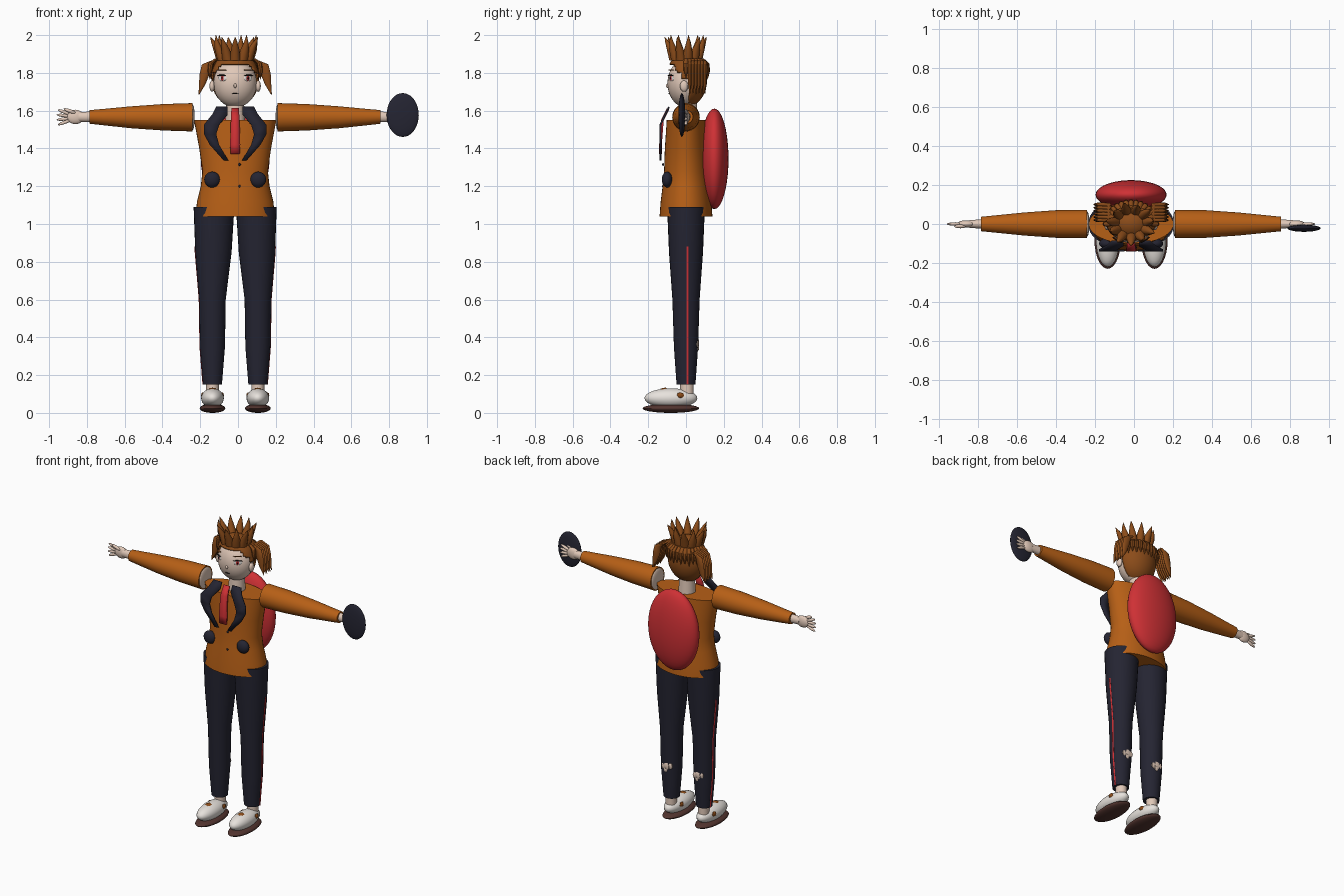
import bpy, bmesh, math
from mathutils import Matrix, Vector

cube = bpy.data.objects.get("Cube")
if cube:
    bpy.data.objects.remove(cube)

CX = -0.015  # body centre line
parts = []


def material(name, r, g, b):
    m = bpy.data.materials.new(name)
    m.use_nodes = True
    m.diffuse_color = (r, g, b, 1)
    m.node_tree.nodes["Principled BSDF"].inputs["Base Color"].default_value = (r, g, b, 1)
    return m


ORANGE = material("jacket orange", 0.47, 0.115, 0.008)
HAIR = material("hair brown", 0.26, 0.072, 0.01)
NAVY = material("dark navy", 0.018, 0.018, 0.032)
SKIN = material("pale skin", 0.75, 0.58, 0.48)
WHITE = material("shoe white", 0.8, 0.76, 0.72)
SOLE = material("sole brown", 0.085, 0.034, 0.028)
RED = material("bright red", 0.62, 0.03, 0.035)
BLACK = material("lash black", 0.01, 0.008, 0.008)


def finish(name, bm, mat):
    bmesh.ops.recalc_face_normals(bm, faces=bm.faces)
    mesh = bpy.data.meshes.new(name)
    bm.to_mesh(mesh)
    bm.free()
    mesh.materials.append(mat)
    obj = bpy.data.objects.new(name, mesh)
    bpy.context.collection.objects.link(obj)
    parts.append(obj)
    return obj


def loft(name, rings, mat, n=28, axis="z"):
    """Skin elliptical rings (x, y, z, r1, r2) lying across the given axis."""
    bm = bmesh.new()
    loops = []
    for x, y, z, r1, r2 in rings:
        loop = []
        for i in range(n):
            a = math.tau * i / n
            u, v = r1 * math.cos(a), r2 * math.sin(a)
            loop.append(bm.verts.new((x + u, y + v, z) if axis == "z" else (x, y + u, z + v)))
        loops.append(loop)
    for a, b in zip(loops, loops[1:]):
        for i in range(n):
            j = (i + 1) % n
            bm.faces.new((a[i], a[j], b[j], b[i]))
    bm.faces.new(loops[0])
    bm.faces.new(loops[-1])
    return finish(name, bm, mat)


def ball(name, loc, radii, mat, rot=(0, 0, 0), seg=28):
    bm = bmesh.new()
    bmesh.ops.create_uvsphere(bm, u_segments=seg, v_segments=max(4, seg // 2), radius=1)
    bm.transform(Matrix.Diagonal((*radii, 1)))
    obj = finish(name, bm, mat)
    obj.location, obj.rotation_euler = loc, rot
    return obj


def strip(name, pairs, mat, thick=0.01):
    """Ribbon of quads between pairs of points, thickened."""
    bm = bmesh.new()
    rows = [(bm.verts.new(a), bm.verts.new(b)) for a, b in pairs]
    for (a, b), (c, d) in zip(rows, rows[1:]):
        bm.faces.new((a, b, d, c))
    obj = finish(name, bm, mat)
    mod = obj.modifiers.new("thickness", "SOLIDIFY")
    mod.thickness, mod.offset = thick, 0
    return obj


# Jacket body, neck and backpack
loft("jacket_body", [(CX, 0, 1.04, 0.21, 0.14), (CX, 0, 1.12, 0.202, 0.134),
                     (CX, 0, 1.2, 0.182, 0.124), (CX, 0, 1.28, 0.173, 0.116),
                     (CX, 0, 1.4, 0.19, 0.112), (CX, 0, 1.55, 0.218, 0.102)], ORANGE, 40)
loft("neck", [(CX, 0.01, 1.5, 0.055, 0.055), (CX, 0.01, 1.68, 0.045, 0.045)], SKIN)
ball("backpack", (CX, 0.15, 1.345), (0.182, 0.075, 0.266), RED, seg=40)


def chest_y(z):
    return -0.135 + max(0, z - 1.53) * 0.5


# Tie and buttons
tie = [(1.61, 0.02), (1.55, 0.023), (1.42, 0.027), (1.37, 0.024)]
strip("tie", [((CX - w, chest_y(z), z), (CX + w, chest_y(z), z)) for z, w in tie], RED, 0.014)
for z in (1.315, 1.2):
    ball("button", (0.008, -0.121, z), (0.007, 0.006, 0.007), NAVY, seg=12)

lapel = [(1.62, 0.10, 0.04), (1.58, 0.12, 0.04), (1.525, 0.165, 0.085),
         (1.475, 0.165, 0.10), (1.42, 0.135, 0.085), (1.335, 0.06, 0.035)]
leg = [(1.09, 0.112, 0.108, 0.10), (0.85, 0.115, 0.096, 0.09), (0.6, 0.12, 0.07, 0.072),
       (0.35, 0.12, 0.066, 0.064), (0.15, 0.12, 0.05, 0.05)]

for s, side in ((-1, "right"), (1, "left")):
    def X(d):
        return CX + s * d

    # Lapels and round pockets
    strip(side + "_lapel", [((X(o), chest_y(z), z), (X(i), chest_y(z), z)) for z, o, i in lapel], NAVY)
    ball(side + "_pocket", (X(0.122), -0.1, 1.235), (0.042, 0.028, 0.042), NAVY)

    # Trousers with side stripe and torn calf
    loft(side + "_trouser", [(X(d), 0, z, rx, ry) for z, d, rx, ry in leg], NAVY)
    stripe = [(0.88, 0.115, 0.0972, 0)] + leg[1:]
    loft(side + "_stripe", [(X(d + rx), 0.008, z, 0.003, 0.006) for z, d, rx, _ in stripe], RED, 8)
    for dx, dz, w in ((0, 0, 0.022), (-0.024, 0.004, 0.018), (0.022, -0.006, 0.018), (0.006, -0.025, 0.014)):
        ball(side + "_calf_patch", (X(0.115) + dx, 0.062 - 9 * dx * dx, 0.37 + dz),
             (w, 0.008, w * 1.2), SKIN, seg=6)

    # Ankle, shoe and sole
    loft(side + "_ankle", [(X(0.12), 0.005, 0.09, 0.034, 0.036), (X(0.12), 0.005, 0.16, 0.034, 0.036)], SKIN)
    ball(side + "_shoe", (X(0.12), -0.08, 0.078), (0.06, 0.14, 0.052), WHITE)
    ball(side + "_sole", (X(0.12), -0.08, 0.024), (0.068, 0.15, 0.024), SOLE)
    ball(side + "_shoe_tongue", (X(0.12), -0.12, 0.124), (0.022, 0.022, 0.009), HAIR, (0.2, 0, 0), 6)
    for k in (-1, 1):
        ball(side + "_shoe_patch", (X(0.12 + k * 0.052), -0.03, 0.093), (0.01, 0.02, 0.016), HAIR, seg=6)

    # Sleeve with the shoulder showing at its open end
    loft(side + "_sleeve", [(X(0.225), 0, 1.565, 0.073, 0.075), (X(0.38), 0, 1.565, 0.071, 0.07),
                            (X(0.55), 0, 1.565, 0.059, 0.058), (X(0.7), 0, 1.566, 0.044, 0.043),
                            (X(0.77), 0, 1.567, 0.037, 0.036)], ORANGE, 32, "x")
    ball(side + "_shoulder", (X(0.226), 0, 1.565), (0.012, 0.066, 0.068), SKIN)

    # Wrist, palm and splayed fingers
    loft(side + "_wrist", [(X(0.76), 0, 1.567, 0.024, 0.028), (X(0.83), 0, 1.567, 0.02, 0.026)], SKIN, 20, "x")
    ball(side + "_palm", (X(0.846), 0, 1.567), (0.046, 0.019, 0.038), SKIN)
    for k in range(4):
        a = (k - 1.5) * 0.24
        ball(side + "_finger", (X(0.84 + 0.066 * math.cos(a)), 0, 1.565 + 0.075 * math.sin(a)),
             (0.04, 0.009, 0.009), SKIN, (0, -s * a, 0), 12)
    ball(side + "_thumb", (X(0.875), -0.012, 1.598), (0.035, 0.01, 0.01), SKIN, (0, -s * 0.35, 0), 12)

    # Ear and facial features
    ball(side + "_ear", (X(0.122), -0.01, 1.73), (0.014, 0.022, 0.03), SKIN, seg=16)
    turn = (0, 0, s * 0.55)
    out = Vector((s * 0.5, -0.85, 0)) * 0.003
    for name, d, z, radii, mat, layer in (
            ("eye", 0.068, 1.772, (0.026, 0.004, 0.016), WHITE, 0),
            ("iris", 0.066, 1.772, (0.01, 0.004, 0.014), RED, 1),
            ("pupil", 0.066, 1.772, (0.004, 0.004, 0.006), BLACK, 2),
            ("lash", 0.069, 1.787, (0.029, 0.005, 0.004), BLACK, 2),
            ("brow", 0.066, 1.815, (0.027, 0.005, 0.0035), HAIR, 1)):
        ball(side + "_" + name, Vector((X(d), -0.077, z)) + out * layer, radii, mat, turn, 16)

    # Side tufts made of hanging strands
    for k in range(6):
        y, e = 0.02 + 0.016 * k, 0.006 * (k % 2)
        loft(side + "_tuft", [(X(0.115), y, 1.865, 0.012, 0.009), (X(0.15), y, 1.845, 0.026, 0.01),
                              (X(0.163), y, 1.79, 0.026, 0.01), (X(0.174), y, 1.74, 0.017, 0.009),
                              (X(0.192), y, 1.685 + e, 0.002, 0.002)], HAIR, 10)

# Dark disc held at the left hand
ball("hand_disc", (0.872, -0.022, 1.577), (0.085, 0.018, 0.116), NAVY, seg=36)

# Head, nose and mouth
ball("head", (CX, 0, 1.745), (0.115, 0.098, 0.128), SKIN, seg=36)
ball("nose", (CX, -0.097, 1.732), (0.008, 0.01, 0.012), SKIN, seg=12)
ball("mouth", (CX, -0.089, 1.69), (0.017, 0.005, 0.003), BLACK, seg=12)

# Hair shell with the face opening cut away
bm = bmesh.new()
bmesh.ops.create_uvsphere(bm, u_segments=48, v_segments=40, radius=1)
bm.transform(Matrix.Translation((CX, 0.004, 1.768)) @ Matrix.Diagonal((0.127, 0.108, 0.148, 1)))
face = []
for f in bm.faces:
    c = f.calc_center_median()
    fringe = 1.85 - 1.1 * max(0, abs(c.x - CX) - 0.07)
    if c.y < 0.015 and c.z < fringe and (c.y < -0.025 or c.z < 1.77):
        face.append(f)
bmesh.ops.delete(bm, geom=face, context="FACES")
shell = finish("hair_shell", bm, HAIR)
shell.modifiers.new("thickness", "SOLIDIFY").thickness = 0.008

# Crown of upright spikes
for k in range(11):
    a = math.tau * k / 11 - math.pi / 2
    tall = 0.01 * (k % 2)
    path = ((0.07, 1.865, 0.03), (0.095, 1.925, 0.022), (0.118 - tall, 1.965, 0.011), (0.132 - 2 * tall, 1.99 + tall, 0.001))
    loft("crown_spike", [(CX + r * math.cos(a), r * 0.85 * math.sin(a), z, w, w) for r, z, w in path], HAIR, 10)

# Comb of short strands around the back
for k in range(17):
    a = math.pi * k / 16
    path = ((0.1, 1.875, 0.01), (0.128, 1.85, 0.014), (0.134, 1.81, 0.012), (0.136, 1.775 - 0.01 * (k % 2), 0.001))
    loft("back_strand", [(CX + r * math.cos(a), r * 0.86 * math.sin(a), z, w, w) for r, z, w in path], HAIR, 8)

# Smooth shading that keeps rims crisp
bpy.ops.object.select_all(action="DESELECT")
for obj in parts:
    obj.select_set(True)
bpy.context.view_layer.objects.active = parts[0]
bpy.ops.object.shade_smooth_by_angle(angle=math.radians(40))
